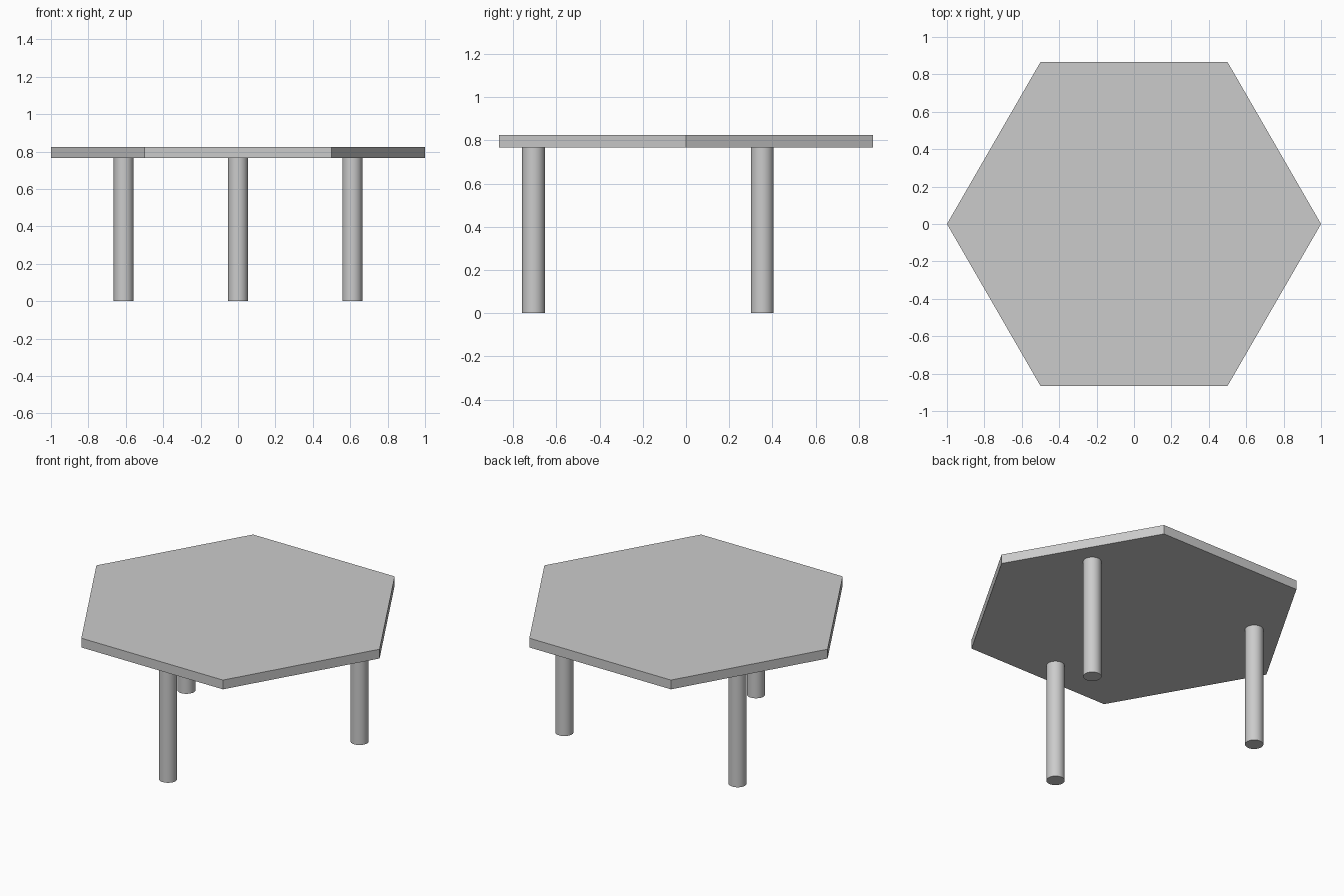
import bpy
from math import radians, cos, sin

cube = bpy.data.objects.get("Cube")
if cube:
    bpy.data.objects.remove(cube, do_unlink=True)

LEG_HEIGHT = 0.767
TOP_THICKNESS = 0.059

# Single plain grey
grey = bpy.data.materials.new("light_grey")
grey.use_nodes = True
colour = (0.6, 0.6, 0.6, 1)
grey.diffuse_color = colour
grey.node_tree.nodes["Principled BSDF"].inputs["Base Color"].default_value = colour


def prism(name, sides, radius, depth, location, turn=0):
    """Upright prism standing on the given location."""
    x, y, z = location
    bpy.ops.mesh.primitive_cylinder_add(
        vertices=sides, radius=radius, depth=depth,
        location=(x, y, z + depth / 2), rotation=(0, 0, turn))
    obj = bpy.context.object
    obj.name = name
    obj.data.materials.append(grey)
    return obj


# Hexagonal table top, corners pointing left and right
prism("table_top", 6, 1, TOP_THICKNESS, (0, 0, LEG_HEIGHT), radians(30))

# Three round legs evenly spaced on a circle
for name, angle in (("front_leg", -90), ("back_left_leg", 30), ("back_right_leg", 150)):
    a = radians(angle)
    prism(name, 32, 0.053, LEG_HEIGHT, (0.706 * cos(a), 0.706 * sin(a), 0))
    bpy.ops.object.shade_smooth_by_angle(angle=radians(30))
